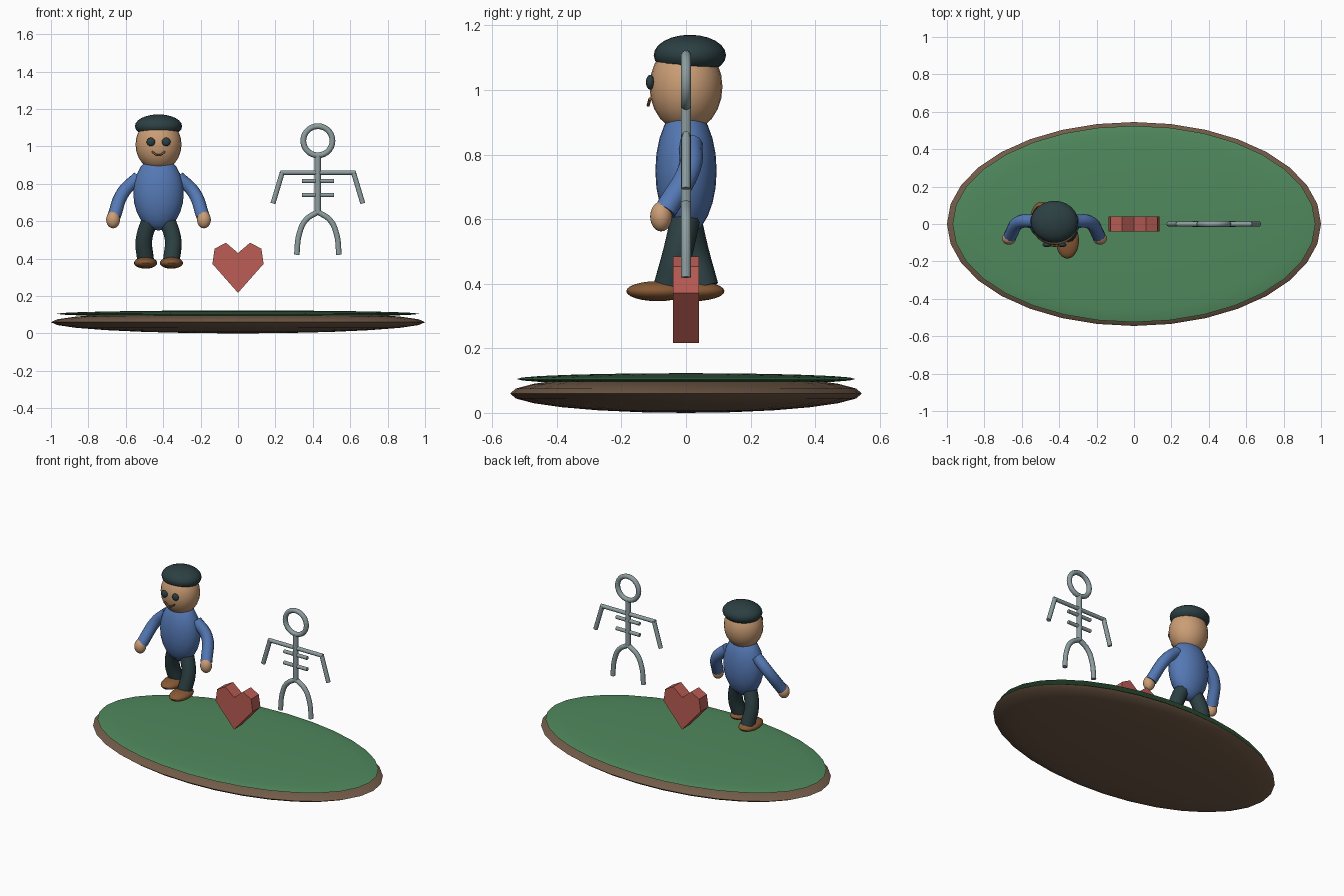
import bpy, bmesh, math

if "Cube" in bpy.data.objects:
    bpy.data.objects.remove(bpy.data.objects["Cube"])


def material(name, rgb):
    m = bpy.data.materials.new(name)
    m.diffuse_color = (*rgb, 1)
    m.use_nodes = True
    m.node_tree.nodes["Principled BSDF"].inputs["Base Color"].default_value = m.diffuse_color
    return m


SKIN = material("skin", (0.60, 0.34, 0.18))
BLUE = material("blue_cloth", (0.09, 0.19, 0.46))
DARK = material("dark_cloth", (0.025, 0.05, 0.055))
SHOE = material("shoe_brown", (0.24, 0.10, 0.035))
RED = material("red", (0.50, 0.11, 0.09))
GREEN = material("grass_green", (0.08, 0.25, 0.11))
EARTH = material("earth_brown", (0.17, 0.105, 0.065))
METAL = material("metal_grey", (0.27, 0.34, 0.35))


def finish(ob, name, mat, angle=40):
    ob.name = name
    ob.data.materials.clear()
    ob.data.materials.append(mat)
    bpy.ops.object.shade_smooth_by_angle(angle=math.radians(angle))
    return ob


def ball(name, loc, radii, mat, seg=24, rings=12):
    bpy.ops.mesh.primitive_uv_sphere_add(segments=seg, ring_count=rings, location=loc)
    ob = bpy.context.object
    ob.scale = radii
    bpy.ops.object.transform_apply(location=False, rotation=False)
    return finish(ob, name, mat)


def tube(name, pts, radius, mat, res=3, smooth=True):
    cu = bpy.data.curves.new(name, 'CURVE')
    cu.dimensions = '3D'
    cu.bevel_depth = radius
    cu.bevel_resolution = res
    cu.resolution_u = 6
    cu.use_fill_caps = True
    sp = cu.splines.new('BEZIER')
    sp.bezier_points.add(len(pts) - 1)
    for bp, p in zip(sp.bezier_points, pts):
        bp.co = p
        bp.handle_left_type = bp.handle_right_type = 'AUTO' if smooth else 'VECTOR'
    ob = bpy.data.objects.new(name, cu)
    bpy.context.collection.objects.link(ob)
    bpy.ops.object.select_all(action='DESELECT')
    ob.select_set(True)
    bpy.context.view_layer.objects.active = ob
    bpy.ops.object.convert(target='MESH')
    return finish(bpy.context.object, name, mat)


# Oval ground
ball("ground_base", (0, 0, 0.06), (1.0, 0.545, 0.06), EARTH, 32, 12)
ball("grass_top", (0, 0, 0.105), (0.97, 0.525, 0.018), GREEN, 32, 12)

# Clothed figure: head and torso
X = -0.425
ball("head", (X, 0, 1.01), (0.123, 0.113, 0.14), SKIN)
ball("hair", (X, 0.012, 1.108), (0.126, 0.112, 0.063), DARK)
ball("torso", (X, 0, 0.75), (0.135, 0.095, 0.2), BLUE)
tube("mouth", [(X - 0.036, -0.112, 0.972), (X, -0.117, 0.953),
               (X + 0.036, -0.112, 0.972)], 0.005, SHOE)

# Figure: paired parts, striding legs
for s, side, stride in ((-1, "left", 0.055), (1, "right", -0.055)):
    ball("eye_" + side, (X + s * 0.041, -0.111, 1.024), (0.023, 0.013, 0.023), DARK, 16, 8)
    tube("arm_" + side, [(X + s * 0.105, 0.015, 0.835), (X + s * 0.188, 0.01, 0.755),
                         (X + s * 0.238, -0.065, 0.625)], 0.036, BLUE)
    ball("hand_" + side, (X + s * 0.243, -0.077, 0.608), (0.037, 0.034, 0.046), SKIN)
    tube("leg_" + side, [(X + s * 0.045, 0, 0.61), (X + s * 0.078, stride * 0.45, 0.5),
                         (X + s * 0.069, stride, 0.39)], 0.046, DARK)
    ball("shoe_" + side, (X + s * 0.069, stride - 0.033, 0.377), (0.062, 0.097, 0.031), SHOE)

# Faceted heart
half = [(0.065, 0.485), (0.125, 0.453), (0.137, 0.372)]
outline = [(0, 0.217)] + half[::-1] + [(0, 0.43)] + [(-x, z) for x, z in half]
bm = bmesh.new()
face = bm.faces.new([bm.verts.new((x, -0.041, z)) for x, z in outline])
ext = bmesh.ops.extrude_face_region(bm, geom=[face])
bmesh.ops.translate(bm, vec=(0, 0.082, 0),
                    verts=[v for v in ext["geom"] if isinstance(v, bmesh.types.BMVert)])
bmesh.ops.recalc_face_normals(bm, faces=bm.faces)
me = bpy.data.meshes.new("heart")
bm.to_mesh(me)
bm.free()
me.materials.append(RED)
bpy.context.collection.objects.link(bpy.data.objects.new("heart", me))

# Metal stick figure
F = 0.427
bpy.ops.mesh.primitive_torus_add(major_radius=0.078, minor_radius=0.0155, major_segments=28,
                                 minor_segments=10, location=(F, 0, 1.03),
                                 rotation=(math.pi / 2, 0, 0))
finish(bpy.context.object, "frame_head_ring", METAL)
tube("frame_spine", [(F, 0, 0.95), (F, 0, 0.64)], 0.017, METAL, smooth=False)
tube("frame_shoulders", [(F - 0.2, 0, 0.86), (F + 0.2, 0, 0.86)], 0.013, METAL, smooth=False)
for i, z in enumerate((0.815, 0.74)):
    tube(f"frame_rib_{i + 1}", [(F - 0.086, 0, z), (F + 0.086, 0, z)], 0.012, METAL, smooth=False)
for s, side in ((-1, "left"), (1, "right")):
    tube("frame_arm_" + side, [(F + s * 0.19, 0, 0.862), (F + s * 0.24, 0, 0.695)],
         0.014, METAL, smooth=False)
    tube("frame_leg_" + side, [(F, 0, 0.65), (F + s * 0.065, 0, 0.606),
                               (F + s * 0.1, 0, 0.53), (F + s * 0.113, 0, 0.42)], 0.0155, METAL)
